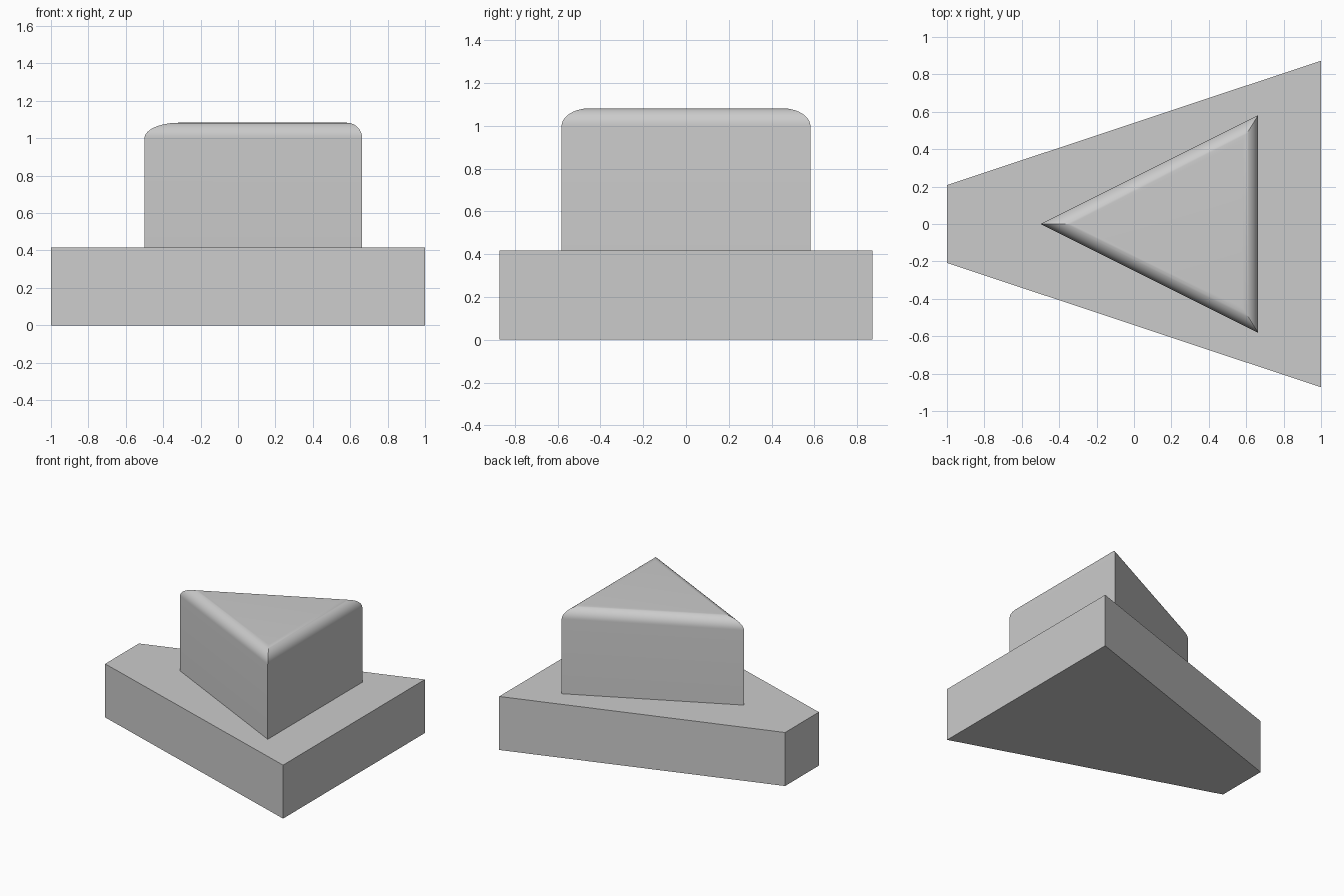
import bpy, bmesh, math
from mathutils import Vector

cube = bpy.data.objects.get("Cube")
if cube:
    bpy.data.objects.remove(cube, do_unlink=True)

grey = bpy.data.materials.new("light_grey")
grey.use_nodes = True
color = (0.6, 0.6, 0.6, 1)
grey.diffuse_color = color
grey.node_tree.nodes["Principled BSDF"].inputs["Base Color"].default_value = color


def loft(name, rings):
    """Closed solid from a stack of (outline, height) rings."""
    bm = bmesh.new()
    loops = [[bm.verts.new((x, y, z)) for x, y in outline] for outline, z in rings]
    n = len(loops[0])
    for low, high in zip(loops, loops[1:]):
        for i in range(n):
            j = (i + 1) % n
            bm.faces.new((low[i], low[j], high[j], high[i]))
    bm.faces.new(loops[0][::-1])
    bm.faces.new(loops[-1])
    bmesh.ops.recalc_face_normals(bm, faces=bm.faces)
    mesh = bpy.data.meshes.new(name)
    bm.to_mesh(mesh)
    bm.free()
    mesh.materials.append(grey)
    obj = bpy.data.objects.new(name, mesh)
    bpy.context.collection.objects.link(obj)
    return obj


# Tapered base plate
PLATE_TOP = 0.417
plate = [(-1, -0.208), (1, -0.873), (1, 0.873), (-1, 0.208)]
loft("base_plate", [(plate, 0), (plate, PLATE_TOP)])

# Triangular block with a rounded, mitred upper rim
TOP, RADIUS, STEPS = 1.083, 0.083, 12
tri = [Vector(p) for p in ((-0.5, 0), (0.664, -0.582), (0.664, 0.582))]
sides = [(tri[(i + 1) % 3] - tri[(i + 2) % 3]).length for i in range(3)]
centre = sum((p * s for p, s in zip(tri, sides)), Vector((0, 0))) / sum(sides)
inradius = tri[1].x - centre.x


def inset(d):
    return [centre + (p - centre) * (1 - d / inradius) for p in tri]


rings = [(tri, PLATE_TOP - 0.01)]
for k in range(STEPS + 1):
    a = math.pi / 2 * k / STEPS
    rings.append((inset(RADIUS * (1 - math.cos(a))), TOP - RADIUS * (1 - math.sin(a))))
block = loft("triangular_block", rings)

# Smooth rim, sharp corners
bpy.ops.object.select_all(action='DESELECT')
block.select_set(True)
bpy.context.view_layer.objects.active = block
bpy.ops.object.shade_smooth_by_angle(angle=math.radians(20))
